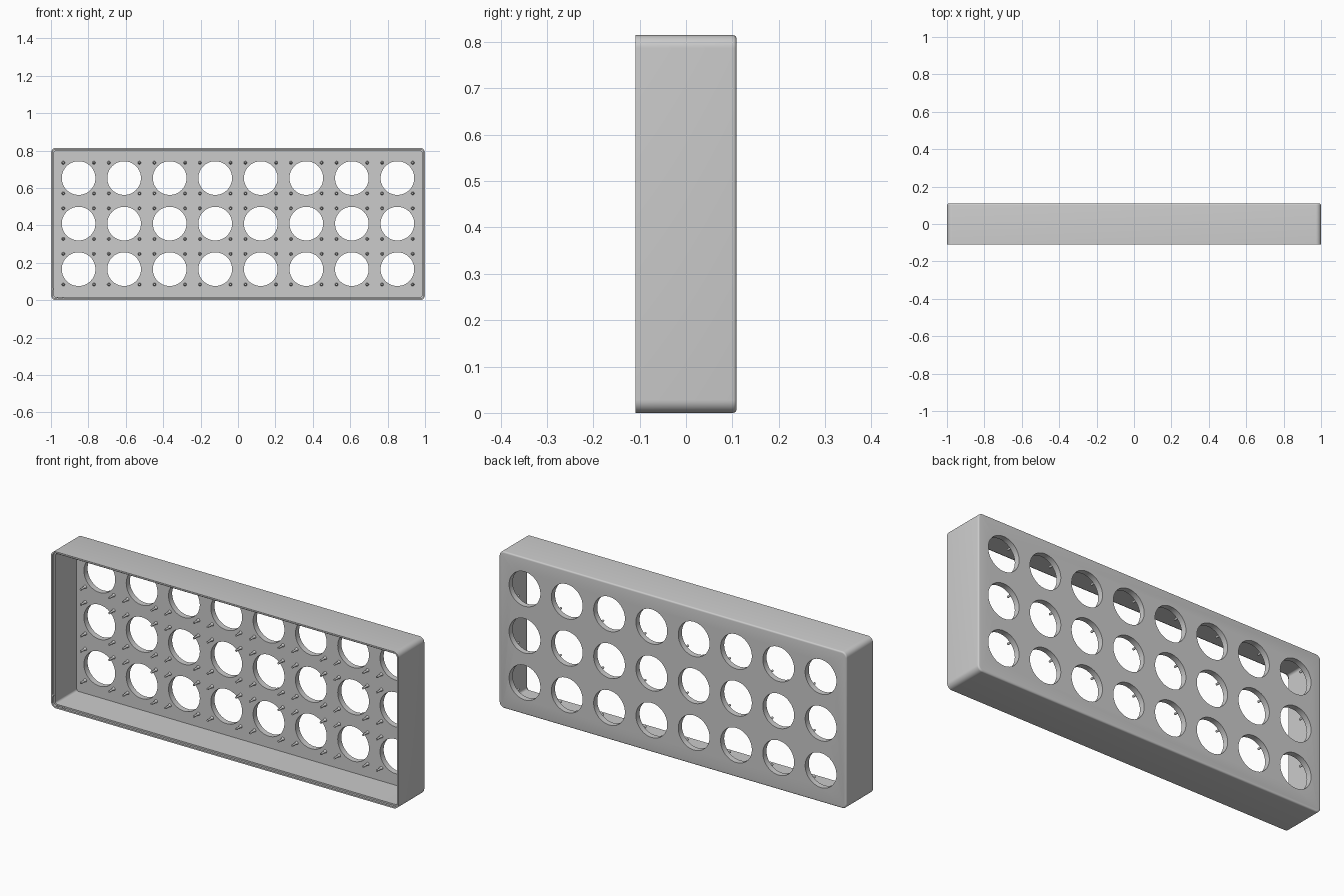
import bpy, bmesh, math
from mathutils import Matrix

if "Cube" in bpy.data.objects:
    bpy.data.objects.remove(bpy.data.objects["Cube"])

W, H, D = 1.0, 0.815, 0.109       # half width, height, half depth
CORNER, PANEL = 0.028, 0.03
HOLE_R, PITCH, PEG = 0.09, 0.2435, 0.082
CENTRES = [((i - 3.5) * PITCH, H / 2 + (j - 1) * PITCH + 0.002)
           for i in range(8) for j in range(3)]
INNER_Y = D - PANEL


def finish(bm, name):
    bmesh.ops.recalc_face_normals(bm, faces=bm.faces[:])
    mesh = bpy.data.meshes.new(name)
    bm.to_mesh(mesh)
    bm.free()
    ob = bpy.data.objects.new(name, mesh)
    bpy.context.collection.objects.link(ob)
    return ob


def activate(ob):
    bpy.ops.object.select_all(action='DESELECT')
    ob.select_set(True)
    bpy.context.view_layer.objects.active = ob


def smooth(ob):
    activate(ob)
    bpy.ops.object.shade_smooth_by_angle(angle=math.radians(35))


def rounded_ring(bm, inset, y, seg=8):
    r = max(CORNER - inset, 0.005)
    x, z = W - inset - r, H / 2 - inset - r
    ring = []
    for k, (sx, sz) in enumerate([(1, 1), (-1, 1), (-1, -1), (1, -1)]):
        for s in range(seg + 1):
            a = math.pi / 2 * (k + s / seg)
            ring.append(bm.verts.new((sx * x + r * math.cos(a), y,
                                      H / 2 + sz * z + r * math.sin(a))))
    return ring


def cylinder(bm, x, y, z, r1, r2, depth, seg):
    # axis along y; r1 at the front end, r2 at the back end
    bmesh.ops.create_cone(bm, cap_ends=True, segments=seg, radius1=r1, radius2=r2, depth=depth,
                          matrix=Matrix.Translation((x, y, z)) @ Matrix.Rotation(-math.pi / 2, 4, 'X'))


# Tray: rounded back edge, outer wall, stepped front rim, inner wall and floor
f = 0.008
profile = [(f * (1 - math.sin(a)), D - f + f * math.cos(a))
           for a in [math.pi / 8 * i for i in range(5)]]
profile += [(0, -D), (0.008, -D), (0.008, -D + 0.012), (0.016, -D + 0.012), (0.016, INNER_Y)]
bm = bmesh.new()
rings = [rounded_ring(bm, i, y) for i, y in profile]
for a, b in zip(rings, rings[1:]):
    for k in range(len(a)):
        n = (k + 1) % len(a)
        bm.faces.new((a[k], a[n], b[n], b[k]))
bm.faces.new(rings[0])
bm.faces.new(rings[-1])
tray = finish(bm, "tray")

# Round openings cut through the back panel
bm = bmesh.new()
for x, z in CENTRES:
    cylinder(bm, x, D - PANEL / 2, z, HOLE_R, HOLE_R, 0.1, 64)
cutter = finish(bm, "hole_cutter")
cutter.hide_render = True
mod = tray.modifiers.new("holes", 'BOOLEAN')
mod.operation, mod.solver, mod.object = 'DIFFERENCE', 'EXACT', cutter
activate(tray)
bpy.ops.object.modifier_apply(modifier=mod.name)
bpy.data.objects.remove(cutter)
smooth(tray)

# Four mounting pegs around every opening, each with a flared foot
bm = bmesh.new()
for x, z in CENTRES:
    for sx in (-1, 1):
        for sz in (-1, 1):
            px, pz = x + sx * PEG, z + sz * PEG
            cylinder(bm, px, INNER_Y - 0.018, pz, 0.0055, 0.0055, 0.04, 16)
            cylinder(bm, px, INNER_Y - 0.004, pz, 0.0055, 0.009, 0.01, 16)
smooth(finish(bm, "mounting_pegs"))

# Small catches on the rim step at the lower left corner
bm = bmesh.new()
for x, z in [(-W + 0.009, 0.06), (-W + 0.035, 0.009), (-W + 0.065, 0.009)]:
    cylinder(bm, x, -D + 0.008, z, 0.005, 0.005, 0.012, 12)
smooth(finish(bm, "rim_catches"))
